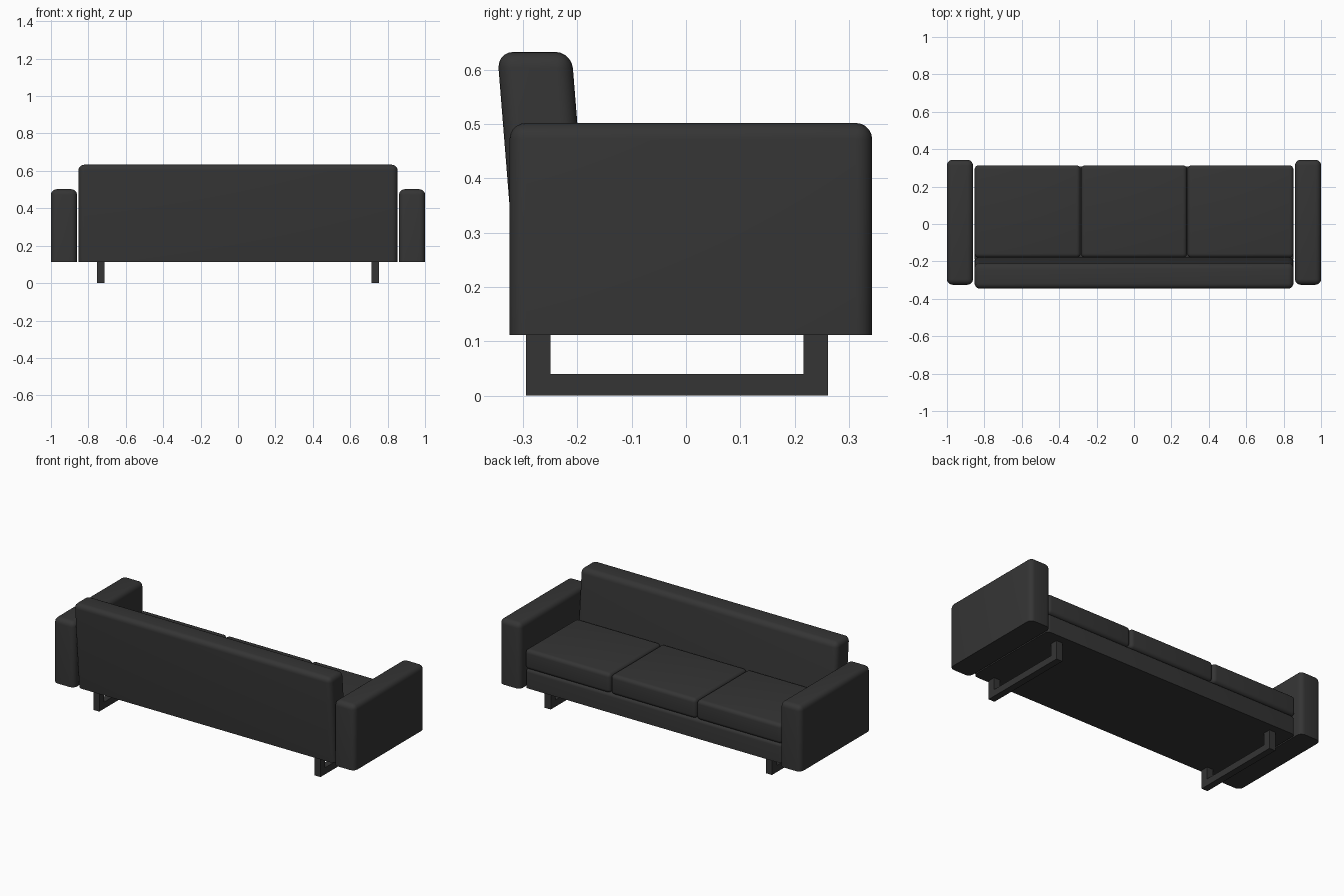
import bpy, bmesh

if "Cube" in bpy.data.objects:
    bpy.data.objects.remove(bpy.data.objects["Cube"])

dark = bpy.data.materials.new("dark_fabric")
dark.diffuse_color = (0.035, 0.035, 0.035, 1)
dark.use_nodes = True
dark.node_tree.nodes["Principled BSDF"].inputs["Base Color"].default_value = dark.diffuse_color


def block(name, x, y, z, radius=0.0, round_bottom=False, lean=0.0):
    """Box from ranges; rounded edges, optional flat sharp underside and y shear."""
    bm = bmesh.new()
    bmesh.ops.create_cube(bm, size=1)
    for v in bm.verts:
        v.co = [r[0] if c < 0 else r[1] for c, r in zip(v.co, (x, y, z))]
    if radius:
        edges = [e for e in bm.edges
                 if round_bottom or max(v.co.z for v in e.verts) > z[0] + 1e-5]
        bmesh.ops.bevel(bm, geom=edges, offset=radius, segments=5,
                        profile=0.5, affect='EDGES', clamp_overlap=True)
    for v in bm.verts:
        v.co.y -= lean * (v.co.z - z[0])
    bmesh.ops.recalc_face_normals(bm, faces=bm.faces)
    return finish(name, bm)


def finish(name, bm):
    me = bpy.data.meshes.new(name)
    bm.to_mesh(me)
    bm.free()
    me.materials.append(dark)
    ob = bpy.data.objects.new(name, me)
    bpy.context.collection.objects.link(ob)
    bpy.ops.object.select_all(action='DESELECT')
    ob.select_set(True)
    bpy.context.view_layer.objects.active = ob
    bpy.ops.object.shade_smooth_by_angle(angle=0.6)
    return ob


def leg_frame(name, x0, x1):
    """U-shaped sled leg: profile in y/z extruded along x."""
    profile = [(-0.295, 0.115), (-0.295, 0), (0.262, 0), (0.262, 0.115),
               (0.216, 0.115), (0.216, 0.04), (-0.25, 0.04), (-0.25, 0.115)]
    bm = bmesh.new()
    face = bm.faces.new([bm.verts.new((x0, y, z)) for y, z in profile])
    ext = bmesh.ops.extrude_face_region(bm, geom=[face])
    for v in ext["geom"]:
        if isinstance(v, bmesh.types.BMVert):
            v.co.x = x1
    bmesh.ops.recalc_face_normals(bm, faces=bm.faces)
    return finish(name, bm)


# Seat base and leaning backrest
block("seat_base", (-0.853, 0.853), (-0.2, 0.308), (0.112, 0.228), 0.02)
block("backrest", (-0.853, 0.853), (-0.306, -0.169), (0.112, 0.633), 0.03, lean=0.08)

# Three seat cushions
for i in range(3):
    cx = (i - 1) * 0.569
    block(f"seat_cushion_{i + 1}", (cx - 0.283, cx + 0.283), (-0.18, 0.314),
          (0.226, 0.345), 0.022, round_bottom=True)

# Armrests and sled legs on both sides
for side, s in (("left", -1), ("right", 1)):
    block(f"{side}_armrest", tuple(sorted((s * 0.861, s * 1.0))),
          (-0.325, 0.343), (0.112, 0.502), 0.03)
    leg_frame(f"{side}_leg", *sorted((s * 0.714, s * 0.754)))
